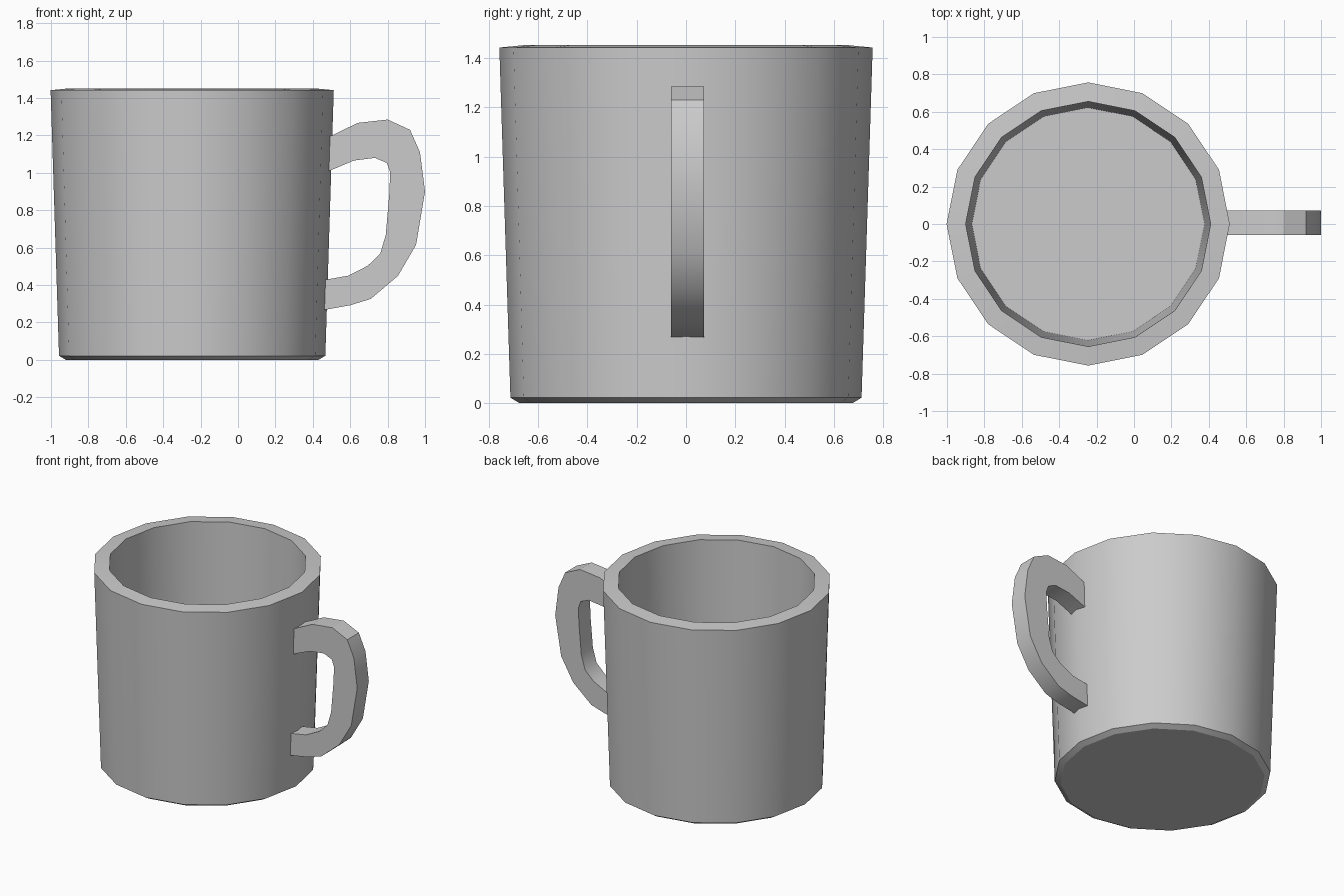
import bpy
import bmesh
import math

cube = bpy.data.objects.get("Cube")
if cube:
    bpy.data.objects.remove(cube, do_unlink=True)

SIDES = 16
CENTRE_X = -0.245

grey = bpy.data.materials.new("light_grey")
grey.use_nodes = True
grey.diffuse_color = (0.6, 0.6, 0.6, 1)
grey.node_tree.nodes["Principled BSDF"].inputs["Base Color"].default_value = (0.6, 0.6, 0.6, 1)


def finish(name, bm):
    """Turn a bmesh into a shaded object."""
    bmesh.ops.recalc_face_normals(bm, faces=bm.faces[:])
    mesh = bpy.data.meshes.new(name)
    bm.to_mesh(mesh)
    bm.free()
    mesh.materials.append(grey)
    obj = bpy.data.objects.new(name, mesh)
    bpy.context.collection.objects.link(obj)
    bpy.ops.object.select_all(action="DESELECT")
    obj.select_set(True)
    bpy.context.view_layer.objects.active = obj
    bpy.ops.object.shade_smooth_by_angle(angle=math.radians(30))
    return obj


# Cup: radius and height, from the underside over the rim to the inner floor
profile = [(0.675, 0), (0.712, 0.022), (0.757, 1.442), (0.655, 1.452), (0.622, 0.1)]
bm = bmesh.new()
rings = []
for radius, z in profile:
    angles = [math.tau * i / SIDES for i in range(SIDES)]
    rings.append([bm.verts.new((CENTRE_X + radius * math.cos(a), radius * math.sin(a), z))
                  for a in angles])
for low, high in zip(rings, rings[1:]):
    for i in range(SIDES):
        j = (i + 1) % SIDES
        bm.faces.new((low[i], low[j], high[j], high[i]))
bm.faces.new(rings[0])
bm.faces.new(rings[-1])
finish("cup", bm)

# Handle: matching outer and inner outlines, given thickness along y
outer = [(0.44, 1.17), (0.64, 1.267), (0.80, 1.285), (0.92, 1.23), (0.973, 1.11), (1.0, 0.9),
         (0.952, 0.615), (0.856, 0.45), (0.71, 0.326), (0.60, 0.292), (0.42, 0.26)]
inner = [(0.44, 0.99), (0.62, 1.066), (0.733, 1.08), (0.795, 1.053), (0.813, 1.005), (0.81, 0.9),
         (0.79, 0.668), (0.76, 0.567), (0.693, 0.503), (0.588, 0.45), (0.42, 0.42)]
bm = bmesh.new()
sections = []
for (ox, oz), (ix, iz) in zip(outer, inner):
    corners = [(ox, -0.06, oz), (ox, 0.073, oz), (ix, 0.073, iz), (ix, -0.06, iz)]
    sections.append([bm.verts.new(c) for c in corners])
for a, b in zip(sections, sections[1:]):
    for i in range(4):
        j = (i + 1) % 4
        bm.faces.new((a[i], a[j], b[j], b[i]))
bm.faces.new(sections[0])
bm.faces.new(sections[-1])
finish("handle", bm)
